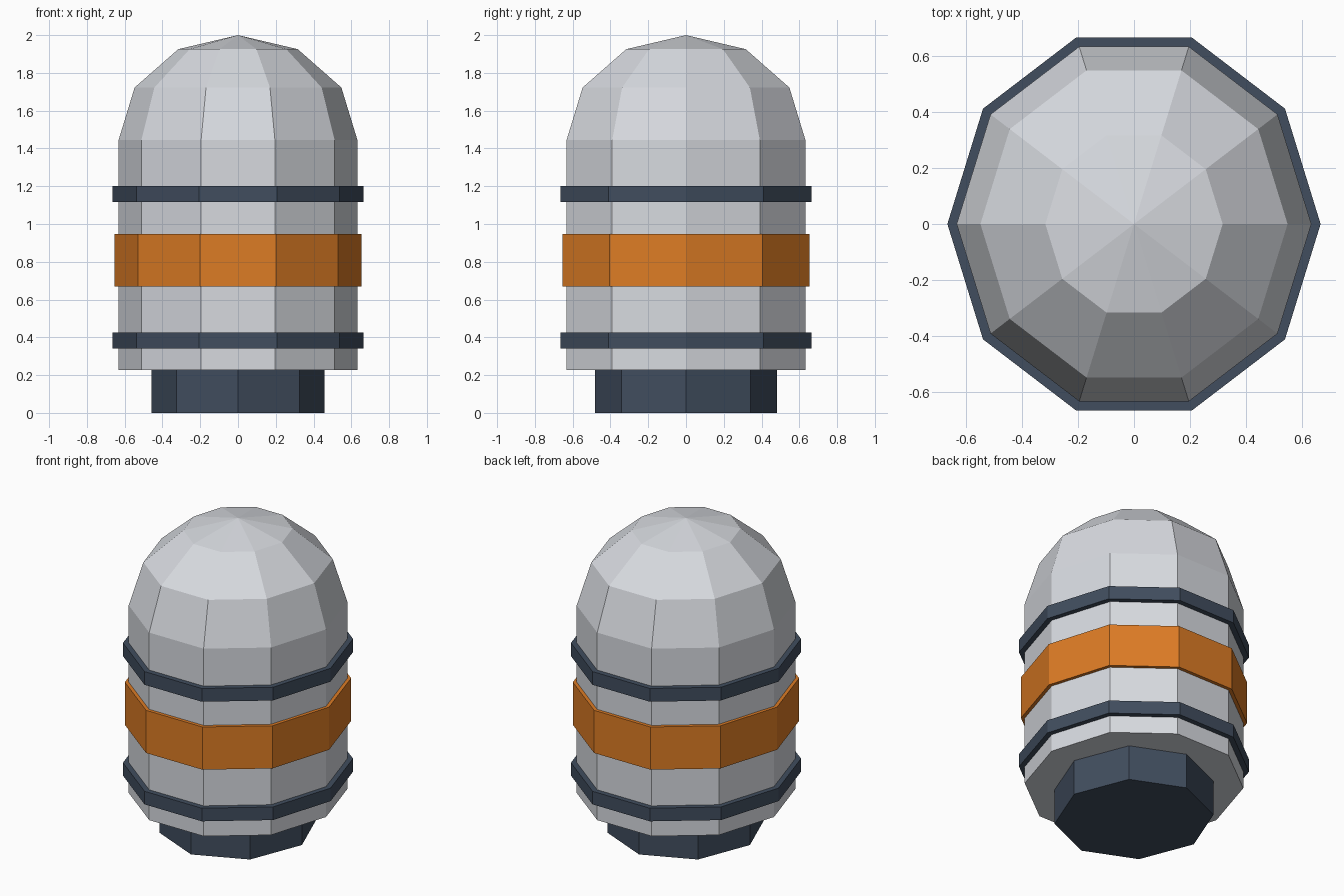
import bpy
import bmesh
from math import sin, cos, pi, radians

cube = bpy.data.objects.get("Cube")
if cube:
    bpy.data.objects.remove(cube, do_unlink=True)


def make_material(name, rgb):
    mat = bpy.data.materials.new(name)
    mat.use_nodes = True
    color = (*rgb, 1.0)
    mat.diffuse_color = color
    mat.node_tree.nodes["Principled BSDF"].inputs["Base Color"].default_value = color
    return mat


GREY = make_material("pale grey", (0.68, 0.70, 0.74))
NAVY = make_material("dark navy", (0.052, 0.074, 0.112))
ORANGE = make_material("orange", (0.72, 0.20, 0.018))


def lathe(name, profile, sides, stretch_y, mat):
    """Faceted solid from (radius, z) rings; a zero radius closes to a point."""
    bm = bmesh.new()
    rings = []
    for r, z in profile:
        if r == 0:
            rings.append([bm.verts.new((0, 0, z))] * sides)
        else:
            angles = [2 * pi * i / sides for i in range(sides)]
            rings.append([bm.verts.new((r * cos(a), r * stretch_y * sin(a), z))
                          for a in angles])
    for low, high in zip(rings, rings[1:]):
        for i in range(sides):
            j = (i + 1) % sides
            corners = [low[i], low[j], high[j], high[i]]
            bm.faces.new(list(dict.fromkeys(corners)))
    # Flat end caps
    if profile[0][0] > 0:
        bm.faces.new(rings[0][::-1])
    if profile[-1][0] > 0:
        bm.faces.new(rings[-1])
    bmesh.ops.recalc_face_normals(bm, faces=bm.faces)
    mesh = bpy.data.meshes.new(name)
    bm.to_mesh(mesh)
    bm.free()
    mesh.materials.append(mat)
    obj = bpy.data.objects.new(name, mesh)
    bpy.context.collection.objects.link(obj)
    return obj


# Ten-sided parts are stretched so that depth equals width
STRETCH = 1 / sin(radians(72))
RADIUS, SHOULDER, TOP, BOTTOM = 0.632, 1.445, 2.0, 0.228

# Capsule body with a faceted dome
dome = [(RADIUS * cos(radians(a)), SHOULDER + (TOP - SHOULDER) * sin(radians(a)))
        for a in (0, 30, 60)]
lathe("body", [(RADIUS, BOTTOM)] + dome + [(0, TOP)], 10, STRETCH, GREY)

# Bands around the body
for name, r, z0, z1, mat in (
        ("lower_ring", 0.665, 0.34, 0.425, NAVY),
        ("middle_band", 0.654, 0.67, 0.947, ORANGE),
        ("upper_ring", 0.665, 1.116, 1.202, NAVY)):
    lathe(name, [(r, z0), (r, z1)], 10, STRETCH, mat)

# Eight-sided foot
lathe("base", [(0.459, 0), (0.459, BOTTOM)], 8, 1.05, NAVY)
